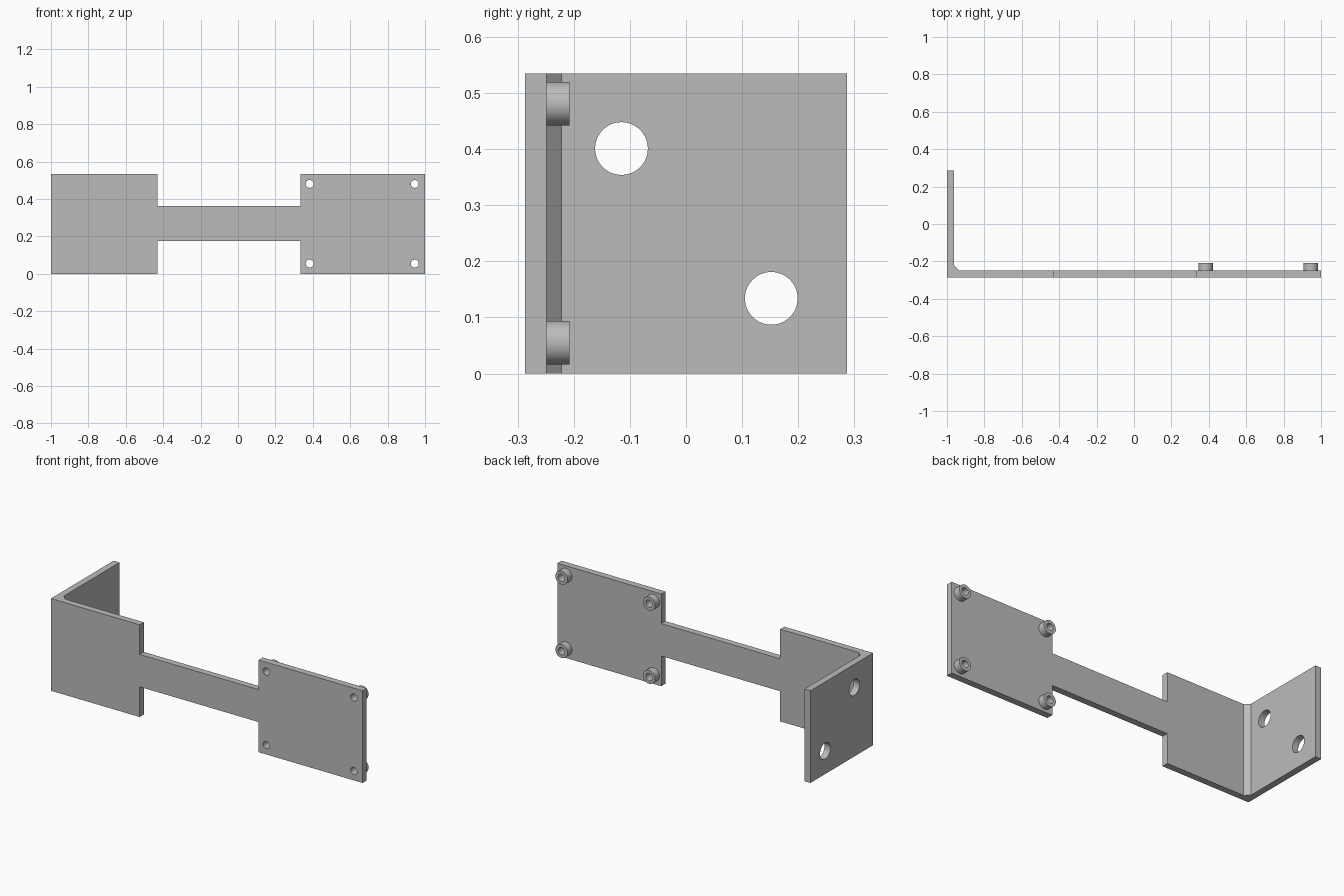
import bpy, bmesh, math
from mathutils import Matrix, Vector

if "Cube" in bpy.data.objects:
    bpy.data.objects.remove(bpy.data.objects["Cube"])

H = 0.535                      # bracket height
X0, X1, Y0, Y1 = -1.0, 1.0, -0.287, 0.287
T = 0.038                      # sheet thickness
CH = 0.027                     # inside corner chamfer

grey = bpy.data.materials.new("light grey")
grey.diffuse_color = (0.5, 0.5, 0.5, 1)
grey.use_nodes = True
grey.node_tree.nodes["Principled BSDF"].inputs["Base Color"].default_value = grey.diffuse_color


def make_object(name, bm):
    bmesh.ops.recalc_face_normals(bm, faces=bm.faces)
    me = bpy.data.meshes.new(name)
    bm.to_mesh(me)
    bm.free()
    me.materials.append(grey)
    ob = bpy.data.objects.new(name, me)
    bpy.context.collection.objects.link(ob)
    return ob


def cylinder(name, centre, radius, depth, axis):
    bm = bmesh.new()
    rot = Vector((0, 0, 1)).rotation_difference(Vector(axis)).to_matrix().to_4x4()
    bmesh.ops.create_cone(bm, cap_ends=True, segments=48, radius1=radius, radius2=radius,
                          depth=depth, matrix=Matrix.Translation(centre) @ rot)
    return make_object(name, bm)


def box(name, lo, hi):
    lo, hi = Vector(lo), Vector(hi)
    bm = bmesh.new()
    bmesh.ops.create_cube(bm, size=1, matrix=Matrix.Translation((lo + hi) / 2)
                          @ Matrix.Diagonal((*(hi - lo), 1)))
    return make_object(name, bm)


def cut(ob, cutter):
    mod = ob.modifiers.new("cut", 'BOOLEAN')
    mod.operation = 'DIFFERENCE'
    mod.solver = 'EXACT'
    mod.object = cutter
    bpy.context.view_layer.objects.active = ob
    bpy.ops.object.modifier_apply(modifier=mod.name)


def smooth(ob):
    bpy.ops.object.select_all(action='DESELECT')
    ob.select_set(True)
    bpy.context.view_layer.objects.active = ob
    bpy.ops.object.shade_smooth_by_angle(angle=math.radians(30))


# L-shaped bracket: plan profile extruded upwards
profile = [(X0, Y0), (X1, Y0), (X1, Y0 + T), (X0 + T + CH, Y0 + T),
           (X0 + T, Y0 + T + CH), (X0 + T, Y1), (X0, Y1)]
bm = bmesh.new()
face = bm.faces.new([bm.verts.new((x, y, 0)) for x, y in profile])
ext = bmesh.ops.extrude_face_region(bm, geom=[face])
bmesh.ops.translate(bm, vec=(0, 0, H),
                    verts=[v for v in ext["geom"] if isinstance(v, bmesh.types.BMVert)])
bracket = make_object("bracket", bm)

cutters = []
# Narrow waist between the two wide plates
for z0, z1 in ((-0.1, 0.175), (0.363, H + 0.1)):
    cutters.append(box("waist_cutter", (-0.43, Y0 - 0.1, z0), (0.333, Y0 + 0.2, z1)))
# Two large holes in the side flange
for y, z in ((-0.115, 0.401), (0.152, 0.134)):
    cutters.append(cylinder("flange_hole_cutter", (X0, y, z), 0.047, 0.3, (1, 0, 0)))
for c in cutters:
    cut(bracket, c)

# Four hollow standoffs with bores running through the plate
SO = 0.041
for x in (0.383, 0.945):
    for z in (0.055, 0.481):
        post = cylinder("standoff", (x, Y0 + T + SO / 2, z), 0.039, SO, (0, 1, 0))
        bore = cylinder("bore_cutter", (x, Y0, z), 0.021, 0.4, (0, 1, 0))
        cut(post, bore)
        cut(bracket, bore)
        cutters.append(bore)
        smooth(post)
smooth(bracket)

for c in cutters:
    bpy.data.objects.remove(c)
